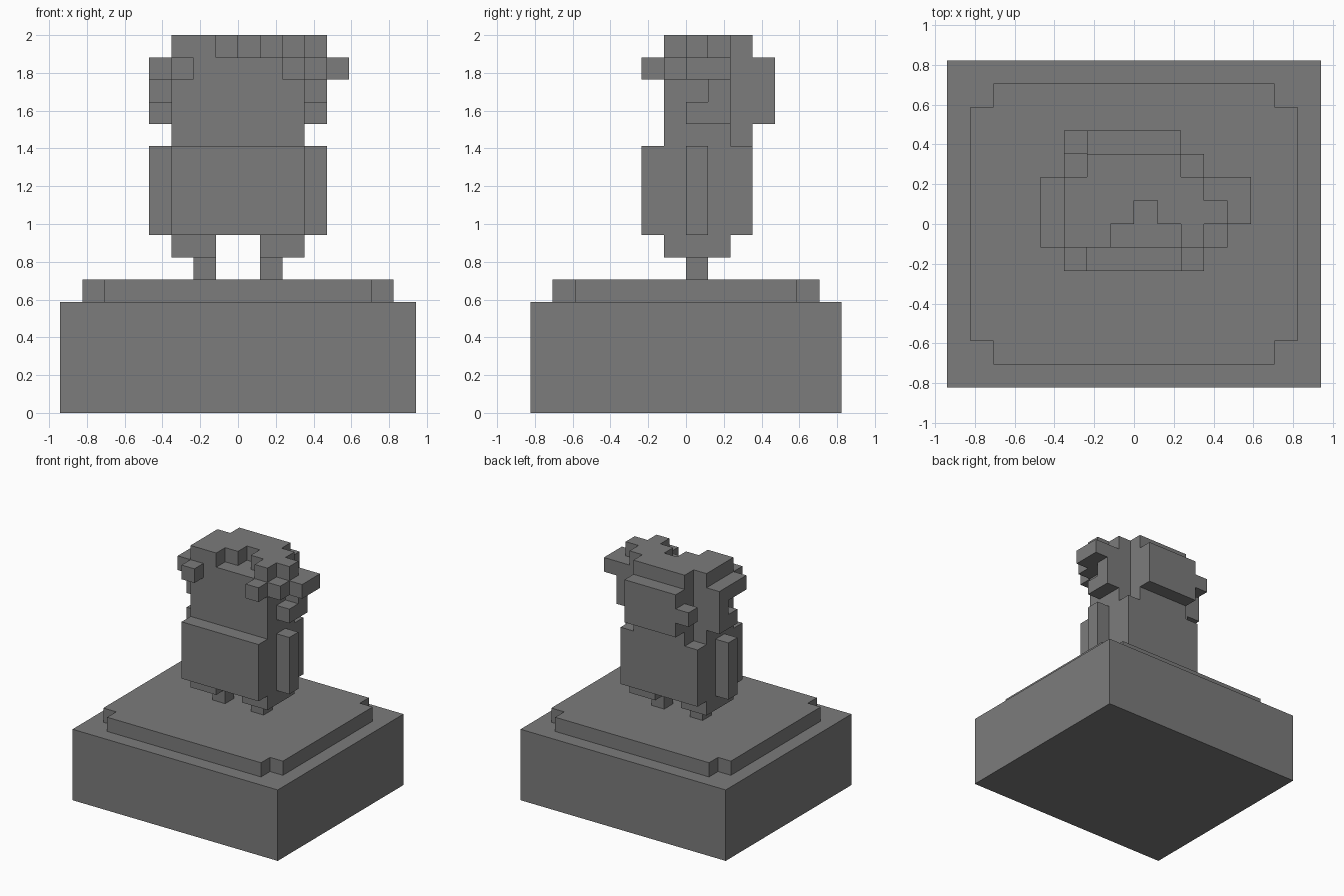
import bpy, bmesh
from mathutils import Vector

if "Cube" in bpy.data.objects:
    bpy.data.objects.remove(bpy.data.objects["Cube"])

U = 2 / 17  # edge of one block

stone = bpy.data.materials.new("grey stone")
stone.diffuse_color = (0.2, 0.2, 0.2, 1)
stone.use_nodes = True
stone.node_tree.nodes["Principled BSDF"].inputs["Base Color"].default_value = stone.diffuse_color


def box(x0, x1, y0, y1, z0, z1):
    """Set of unit blocks filling a box."""
    return {(x, y, z) for x in range(x0, x1) for y in range(y0, y1) for z in range(z0, z1)}


def both(x0, x1, *r):
    """A box and its mirror image across x = 0."""
    return box(x0, x1, *r) | box(-x1, -x0, *r)


parts = {
    # stepped pedestal
    "pedestal": box(-8, 8, -7, 7, 0, 5),
    "plinth_top": box(-7, 7, -5, 5, 5, 6) | box(-6, 6, -6, 6, 5, 6),
    # body
    "feet": both(1, 2, 0, 1, 6, 7),
    "legs": both(1, 3, -1, 2, 7, 8),
    "torso": box(-3, 3, -2, 3, 8, 12),
    "arms": both(3, 4, 0, 1, 8, 12),
    "head": box(-3, 3, -1, 2, 12, 16) | box(-2, 2, 2, 3, 12, 16),
    # hair: crown with a parting, back panel, sides and loose curls
    "hair_crown": (box(-3, 3, -1, 2, 16, 17) | box(-2, 2, 2, 3, 16, 17) | box(3, 4, 0, 1, 16, 17))
    - box(-1, 2, -1, 0, 16, 17) - box(0, 1, 0, 1, 16, 17),
    "hair_back": box(-2, 2, 3, 4, 13, 16) | box(-3, -2, 3, 4, 14, 15),
    "hair_sides": both(3, 4, -1, 2, 15, 16) | both(3, 4, 1, 2, 14, 15) | both(3, 4, 0, 2, 13, 14),
    "hair_curls": both(2, 3, -2, -1, 15, 16) | box(4, 5, 0, 2, 15, 16),
}
solid = set().union(*parts.values())


def build(name, cells):
    """Skin the outside of a part, then merge flat areas into single faces."""
    bm = bmesh.new()
    for c in cells:
        for a in range(3):
            for s in (-1, 1):
                n = [0, 0, 0]
                n[a] = s
                if tuple(c[i] + n[i] for i in range(3)) in solid:
                    continue
                mid = Vector(c) + Vector((.5, .5, .5)) + Vector(n) * .5
                e, f = Vector((0, 0, 0)), Vector((0, 0, 0))
                e[(a + 1) % 3] = .5
                f[(a + 2) % 3] = .5 * s
                bm.faces.new([bm.verts.new((mid + p * e + q * f) * U)
                              for p, q in ((-1, -1), (1, -1), (1, 1), (-1, 1))])
    bmesh.ops.remove_doubles(bm, verts=bm.verts, dist=1e-4)
    bmesh.ops.dissolve_limit(bm, angle_limit=0.01, verts=bm.verts, edges=bm.edges)
    me = bpy.data.meshes.new(name)
    bm.to_mesh(me)
    bm.free()
    me.materials.append(stone)
    bpy.context.collection.objects.link(bpy.data.objects.new(name, me))


for name, cells in parts.items():
    build(name, cells)
